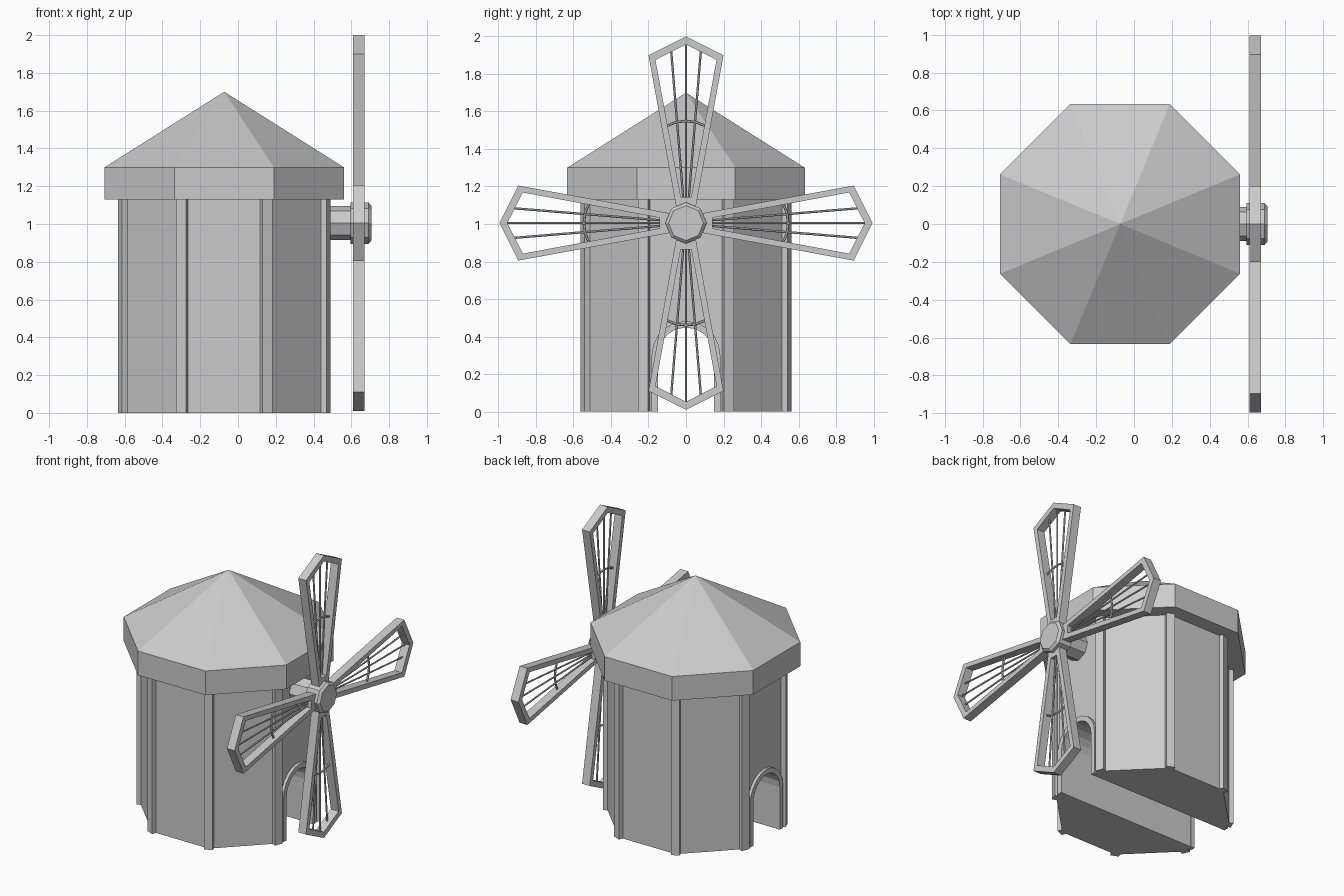
import bpy, bmesh
from math import pi, sin, cos, radians
from mathutils import Vector, Matrix

if "Cube" in bpy.data.objects:
    bpy.data.objects.remove(bpy.data.objects["Cube"])

CX = -0.073          # tower axis
HUB_Z = 1.005        # sail axis height
A = 0.535            # tower apothem
COS8 = cos(pi / 8)


def finish(name, bm):
    bmesh.ops.recalc_face_normals(bm, faces=bm.faces)
    me = bpy.data.meshes.new(name)
    bm.to_mesh(me)
    bm.free()
    ob = bpy.data.objects.new(name, me)
    bpy.context.collection.objects.link(ob)
    return ob


def loft(bm, rings):
    """Skin stacked rings of points and cap both ends."""
    rows = [[bm.verts.new(p) for p in r] for r in rings]
    n = len(rows[0])
    for a, b in zip(rows, rows[1:]):
        for i in range(n):
            j = (i + 1) % n
            bm.faces.new((a[i], a[j], b[j], b[i]))
    bm.faces.new(rows[0])
    bm.faces.new(rows[-1])
    return rows


def octagon(r, z, turn=pi / 8):
    return [(CX + r * cos(turn + i * pi / 4), r * sin(turn + i * pi / 4), z) for i in range(8)]


def x_octagon(r, x):
    return [(x, r * cos(i * pi / 4), HUB_Z + r * sin(i * pi / 4)) for i in range(8)]


def band(bm, outer, inner, x0, x1, closed):
    """Flat frame between two (y, z) outlines, extruded along x."""
    rows = [[bm.verts.new((x, *o)), bm.verts.new((x, *i))] for o, i in zip(outer, inner) for x in (x0, x1)]
    secs = [(rows[k][0], rows[k + 1][0], rows[k + 1][1], rows[k][1]) for k in range(0, len(rows), 2)]
    n = len(secs)
    for k in range(n if closed else n - 1):
        a, b = secs[k], secs[(k + 1) % n]
        for e in range(4):
            f = (e + 1) % 4
            bm.faces.new((a[e], a[f], b[f], b[e]))
    if not closed:
        bm.faces.new(secs[0])
        bm.faces.new(secs[-1])


def rod(bm, p, q, r):
    p, q = Vector(p), Vector(q)
    d = q - p
    m = Matrix.Translation((p + q) / 2) @ d.to_track_quat('Z', 'Y').to_matrix().to_4x4()
    bmesh.ops.create_cone(bm, cap_ends=True, segments=6, radius1=r, radius2=r, depth=d.length, matrix=m)


def arch(r, spring=0.30, segs=10):
    return ([(-r, 0.0)] + [(-r * cos(pi * i / segs), spring + r * sin(pi * i / segs))
                           for i in range(segs + 1)] + [(r, 0.0)])


# Tower with a tunnel doorway cut straight through along x
bm = bmesh.new()
loft(bm, [octagon(A / COS8, 0), octagon(A / COS8, 1.15)])
tower = finish("tower", bm)

bm = bmesh.new()
tunnel = [(y, z if z > 0 else -0.1) for y, z in arch(0.15)]
loft(bm, [[(x, y, z) for y, z in tunnel] for x in (-1, 1)])
cutter = finish("doorway_cutter", bm)
cutter.hide_render = True
cutter.hide_viewport = True
cut = tower.modifiers.new("doorway", 'BOOLEAN')
cut.operation = 'DIFFERENCE'
cut.object = cutter
cut.solver = 'EXACT'

# Corner posts
for k in range(8):
    bm = bmesh.new()
    m = (Matrix.Translation((CX, 0, 0)) @ Matrix.Rotation(pi / 8 + k * pi / 4, 4, 'Z')
         @ Matrix.Translation((0.5725, 0, 0.57)) @ Matrix.Diagonal((0.05, 0.057, 1.14, 1)))
    bmesh.ops.create_cube(bm, size=1, matrix=m)
    finish(f"corner_post_{k + 1}", bm)

# Door frames on both ends of the tunnel
for name, s in (("right_door_frame", 1), ("left_door_frame", -1)):
    bm = bmesh.new()
    band(bm, arch(0.183), arch(0.148), CX + s * (A - 0.01), CX + s * (A + 0.02), False)
    finish(name, bm)

# Roof: vertical eave and eight-sided cone
bm = bmesh.new()
R = 0.634 / COS8
rows = loft(bm, [octagon(R, 1.13), octagon(R, 1.30), octagon(0.001, 1.70)])
bmesh.ops.pointmerge(bm, verts=rows[-1], merge_co=(CX, 0, 1.70))
finish("roof", bm)

# Sail shaft and bevelled hub
bm = bmesh.new()
loft(bm, [x_octagon(0.09, 0.44), x_octagon(0.09, 0.61)])
finish("sail_shaft", bm)
bm = bmesh.new()
loft(bm, [x_octagon(0.11, 0.595), x_octagon(0.11, 0.69), x_octagon(0.093, 0.706)])
finish("sail_hub", bm)

# Four lattice sails
OUTER = [(-0.053, 0.09), (-0.2, 0.895), (0, 0.995), (0.2, 0.895), (0.053, 0.09)]
INNER = [(-0.028, 0.14), (-0.163, 0.870), (0, 0.953), (0.163, 0.870), (0.028, 0.14)]
XS = 0.64
for k in range(4):
    bm = bmesh.new()
    band(bm, OUTER, INNER, XS - 0.03, XS + 0.03, True)
    for s in (-1, 0, 1):
        rod(bm, (XS, s * 0.012, 0.10), (XS, s * 0.08, 0.93 if s else 0.97), 0.006)
    bow = [(-0.11, 0.515), (-0.055, 0.538), (0, 0.545), (0.055, 0.538), (0.11, 0.515)]
    for a, b in zip(bow, bow[1:]):
        rod(bm, (XS, *a), (XS, *b), 0.007)
    # closing bar at the hub end of the frame
    bmesh.ops.create_cube(bm, size=1, matrix=Matrix.Translation((XS, 0, 0.115))
                          @ Matrix.Diagonal((0.056, 0.07, 0.05, 1)))
    sail = finish(f"sail_{k + 1}", bm)
    sail.data.transform(Matrix.Translation((0, 0, HUB_Z)) @ Matrix.Rotation(radians(90 * k), 4, 'X'))
